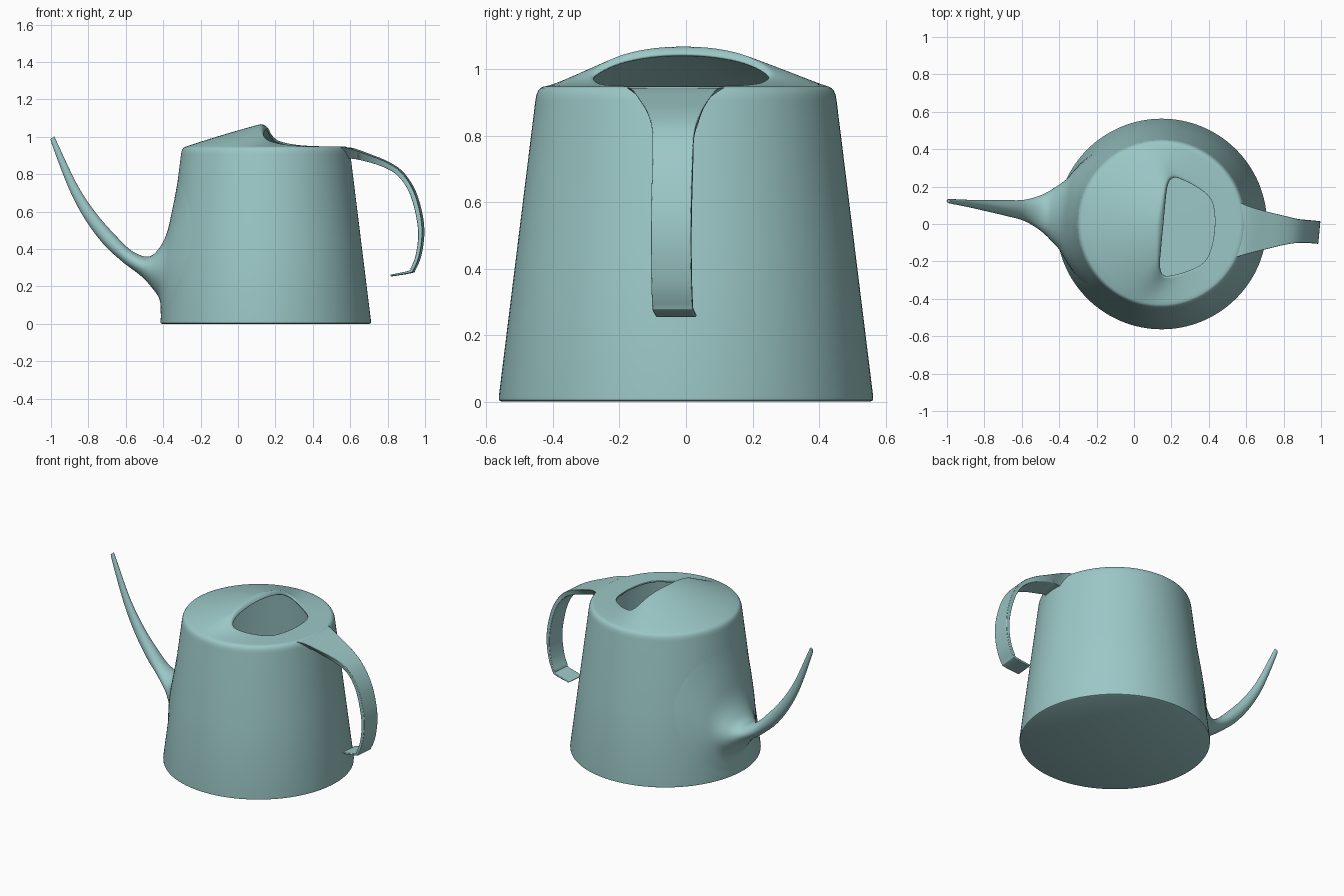
import bpy, bmesh, math

if "Cube" in bpy.data.objects:
    bpy.data.objects.remove(bpy.data.objects["Cube"])

CX = 0.148                    # body axis
TURN = math.radians(-5.4)     # whole can is turned slightly
N = 128

paint = bpy.data.materials.new("teal_plastic")
paint.diffuse_color = (0.33, 0.575, 0.57, 1)
paint.use_nodes = True
paint.node_tree.nodes["Principled BSDF"].inputs["Base Color"].default_value = paint.diffuse_color


def spline(pts, steps, closed=False):
    """Catmull-Rom interpolation of equal-length tuples."""
    n, out = len(pts), []
    for i in range(n if closed else n - 1):
        if closed:
            q = [pts[(i + k) % n] for k in (-1, 0, 1, 2)]
        else:
            q = [pts[min(max(i + k, 0), n - 1)] for k in (-1, 0, 1, 2)]
        for s in range(steps):
            t = s / steps
            out.append(tuple(0.5 * (2 * b + (c - a) * t + (2 * a - 5 * b + 4 * c - d) * t * t
                                    + (3 * b - a - 3 * c + d) * t ** 3)
                             for a, b, c, d in zip(*q)))
    if not closed:
        out.append(pts[-1])
    return out


def loft(name, rings, cap_start=True, cap_end=True, angle=40):
    """Skin closed rings of points into one object in the can's turned frame."""
    bm = bmesh.new()
    vs = [[bm.verts.new((x - CX, y, z)) for x, y, z in r] for r in rings]
    m = len(vs[0])
    for a, b in zip(vs, vs[1:]):
        for i in range(m):
            j = (i + 1) % m
            bm.faces.new((a[i], a[j], b[j], b[i]))
    if cap_start:
        bm.faces.new(vs[0][::-1])
    if cap_end:
        bm.faces.new(vs[-1])
    bmesh.ops.recalc_face_normals(bm, faces=bm.faces)
    me = bpy.data.meshes.new(name)
    bm.to_mesh(me)
    bm.free()
    me.materials.append(paint)
    ob = bpy.data.objects.new(name, me)
    bpy.context.collection.objects.link(ob)
    ob.location = (CX, 0, 0)
    ob.rotation_euler = (0, 0, TURN)
    bpy.ops.object.select_all(action='DESELECT')
    ob.select_set(True)
    bpy.context.view_layer.objects.active = ob
    bpy.ops.object.shade_smooth_by_angle(angle=math.radians(angle))
    return ob


# D-shaped filling hole outline
half = [(0.165, 0.235), (0.18, 0.258), (0.21, 0.263), (0.30, 0.232), (0.385, 0.18), (0.42, 0.11)]
outline = ([(0.157, 0.0), (0.157, 0.10), (0.158, 0.19)] + half + [(0.432, 0.0)]
           + [(x, -y) for x, y in half[::-1]] + [(0.158, -0.19), (0.157, -0.10)])
HX, HY = 0.29, -0.01
hole = [(x, y + HY, math.atan2(y, x - HX)) for x, y in spline(outline, 80, True)]

# Body: tapered wall, rounded rim, then the top rising to the hood lip
TOP, RIM = 0.947, 0.43
dirs = [(math.cos(2 * math.pi * i / N), math.sin(2 * math.pi * i / N)) for i in range(N)]
wall = [(0.554, 0.0), (0.562, 0.004), (0.563, 0.015), (0.508, 0.46), (0.453, 0.905),
        (0.450, 0.922), (0.445, 0.934), (0.438, 0.943)]
rings = [[(CX + r * c, r * s, z) for c, s in dirs] for r, z in wall]
edges = []
for c, s in dirs:
    a = math.atan2(RIM * s - HY, CX + RIM * c - HX)
    x, y, _ = min(hole, key=lambda p: abs(math.remainder(p[2] - a, 2 * math.pi)))
    h = (0.130 - 0.98 * (y - HY) ** 2) * math.exp(-max(0.0, x - 0.157) / 0.07)
    edges.append((x, y, h))
for t in (1, 0.9, 0.75, 0.6, 0.45, 0.3, 0.2, 0.13, 0.08, 0.05, 0.025, 0.01, 0):
    ring = []
    for (c, s), (x, y, h) in zip(dirs, edges):
        rise = 1 - t + 0.12 * t * (1 - t)
        roll = 0.25 * max(0, 1 - t / 0.09) ** 2        # lip rolls over into the hole
        ring.append((x + (CX + RIM * c - x) * t, y + (RIM * s - y) * t,
                     TOP + h * (rise - roll)))
    rings.append(ring)
body = loft("can_body", rings, cap_end=False)
shell = body.modifiers.new("wall_thickness", 'SOLIDIFY')
shell.thickness = 0.01
shell.offset = -1


def wall_x(y, z):
    """Left-hand body surface, for blending the spout root into it."""
    r = 0.565 - 0.1236 * z
    return CX + 0.003 - math.sqrt(r * r - y * y)


# Spout: (low x, low z, high x, high z, half width, blend to body)
stations = [(-0.41, 0.02, -0.31, 0.84, 0.36, 1.0), (-0.43, 0.05, -0.375, 0.67, 0.275, 0.85),
            (-0.440, 0.12, -0.402, 0.51, 0.20, 0.6), (-0.480, 0.185, -0.440, 0.41, 0.145, 0.3),
            (-0.535, 0.262, -0.485, 0.360, 0.092, 0.06), (-0.61, 0.325, -0.565, 0.388, 0.056, 0),
            (-0.71, 0.415, -0.655, 0.472, 0.042, 0), (-0.81, 0.545, -0.765, 0.598, 0.030, 0),
            (-0.90, 0.71, -0.863, 0.748, 0.020, 0), (-0.995, 0.955, -0.969, 0.970, 0.012, 0),
            (-1.0, 0.99, -0.985, 1.003, 0.008, 0)]
rings = []
for lx, lz, hx, hz, w, blend in spline(stations, 8):
    ring = []
    blend = min(max(blend, 0), 1)
    for i in range(48):
        a = 2 * math.pi * i / 48
        k, y = 0.5 + 0.5 * math.cos(a), w * math.sin(a)
        x, z = lx + (hx - lx) * k, lz + (hz - lz) * k
        if blend > 0:
            x += (wall_x(y, z) - x) * blend
        shift = 0.015 * max(0, -0.4 - x) / 0.6
        ring.append((CX + (x - CX) * 1.004, y + shift, z))
    rings.append(ring)
loft("spout", rings, cap_start=False)

# Handle strap: (outer x, outer z, inner x, inner z, outer half width, inner half width, centre y)
W = 0.061
strap = [(0.53, 0.943, 0.53, 0.86, 0.160, 0.07, 0.005), (0.60, 0.941, 0.60, 0.883, 0.133, 0.07, 0.008),
         (0.70, 0.907, 0.685, 0.870, 0.105, 0.078, 0.016), (0.80, 0.866, 0.785, 0.838, 0.080, 0.072, 0.026),
         (0.88, 0.81, 0.862, 0.79, 0.064, W, 0.031), (0.945, 0.71, 0.922, 0.70, W, W, 0.034),
         (0.983, 0.58, 0.958, 0.575, W, W, 0.034), (0.991, 0.47, 0.969, 0.47, W, W, 0.034),
         (0.974, 0.36, 0.955, 0.365, W, W, 0.034), (0.945, 0.290, 0.930, 0.300, W, W, 0.034),
         (0.925, 0.272, 0.918, 0.284, W, W, 0.034), (0.82, 0.254, 0.82, 0.263, W, W, 0.034)]
rings = []
for ox, oz, ix, iz, w, v, cy in spline(strap, 6):
    rings.append([(ox, cy - w, oz), (ox, cy + w, oz), (ix, cy + v, iz), (ix, cy - v, iz)])
handle = loft("handle", rings)
bev = handle.modifiers.new("soft_edges", 'BEVEL')
bev.width = 0.003
bev.segments = 2
bev.limit_method = 'ANGLE'
bev.angle_limit = math.radians(50)
